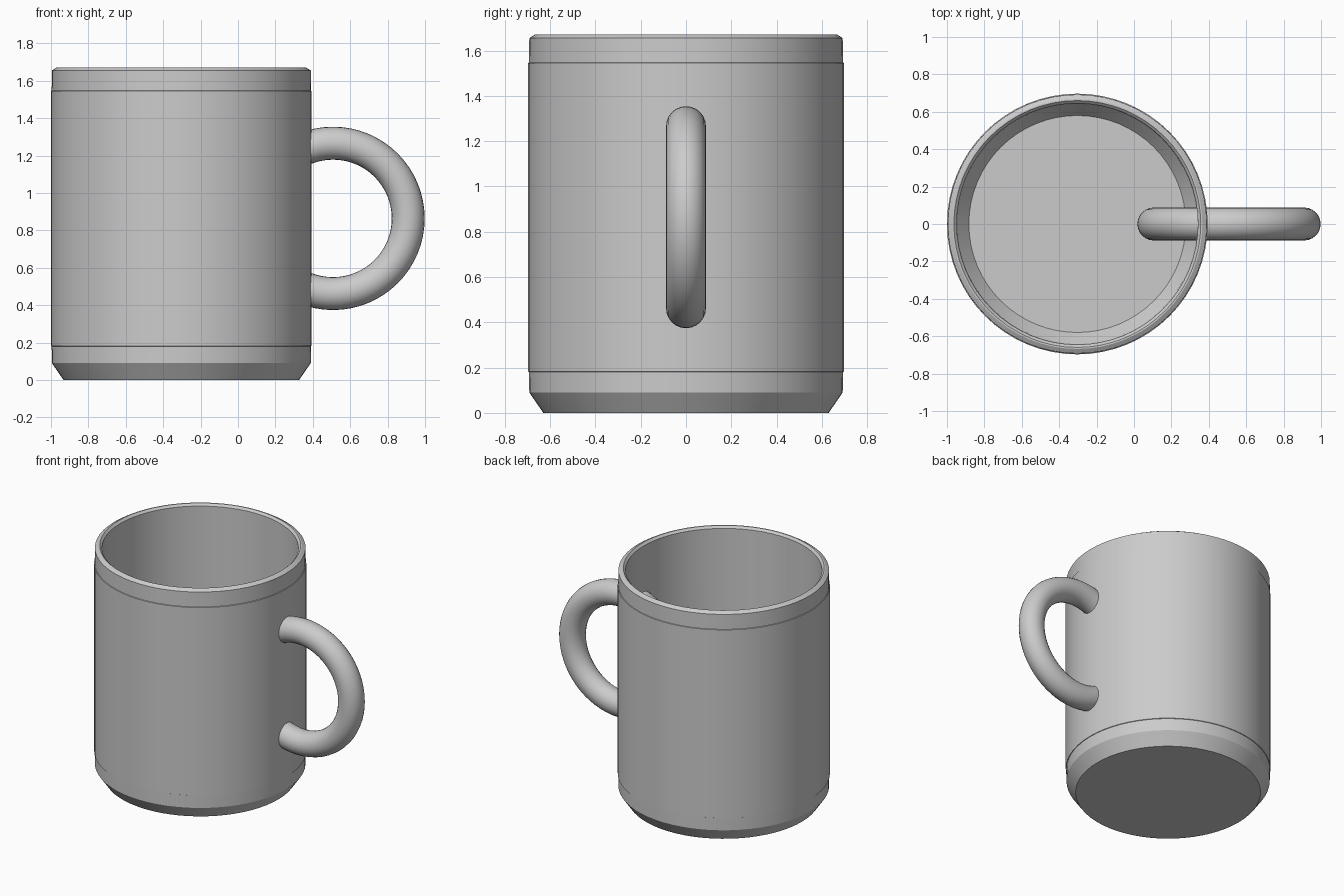
import bpy, bmesh
from math import cos, sin, pi, radians

if "Cube" in bpy.data.objects:
    bpy.data.objects.remove(bpy.data.objects["Cube"])

CX = -0.303   # cup axis
SEG = 64


def finish(obj, angle):
    bpy.ops.object.select_all(action='DESELECT')
    obj.select_set(True)
    bpy.context.view_layer.objects.active = obj
    bpy.ops.object.shade_smooth_by_angle(angle=radians(angle))


def lathe(name, profile, x):
    """Spin an (r, z) profile round z and cap both ends."""
    bm = bmesh.new()
    rings = [[bm.verts.new((r * cos(2 * pi * i / SEG), r * sin(2 * pi * i / SEG), z))
              for i in range(SEG)] for r, z in profile]
    for a, b in zip(rings, rings[1:]):
        for i in range(SEG):
            j = (i + 1) % SEG
            bm.faces.new((a[i], a[j], b[j], b[i]))
    bm.faces.new(rings[0][::-1])
    bm.faces.new(rings[-1])
    bmesh.ops.recalc_face_normals(bm, faces=bm.faces)
    mesh = bpy.data.meshes.new(name)
    bm.to_mesh(mesh)
    bm.free()
    obj = bpy.data.objects.new(name, mesh)
    obj.location.x = x
    bpy.context.collection.objects.link(obj)
    finish(obj, 25)
    return obj


# Cup: outside from the foot up, over the rim, down inside to the floor
lathe("cup", [
    (0.63, 0.0), (0.692, 0.09), (0.693, 0.18), (0.697, 0.182),
    (0.697, 1.545), (0.693, 1.547), (0.692, 1.655), (0.668, 1.67),
    (0.66, 1.67), (0.645, 1.655), (0.642, 0.13), (0.58, 0.05),
], CX)

# Handle: a full ring that passes through the cup wall
bpy.ops.mesh.primitive_torus_add(
    major_radius=0.402, minor_radius=0.088, major_segments=64, minor_segments=24,
    location=(0.508, 0, 0.864), rotation=(pi / 2, 0, 0))
handle = bpy.context.object
handle.name = "handle"
finish(handle, 40)
